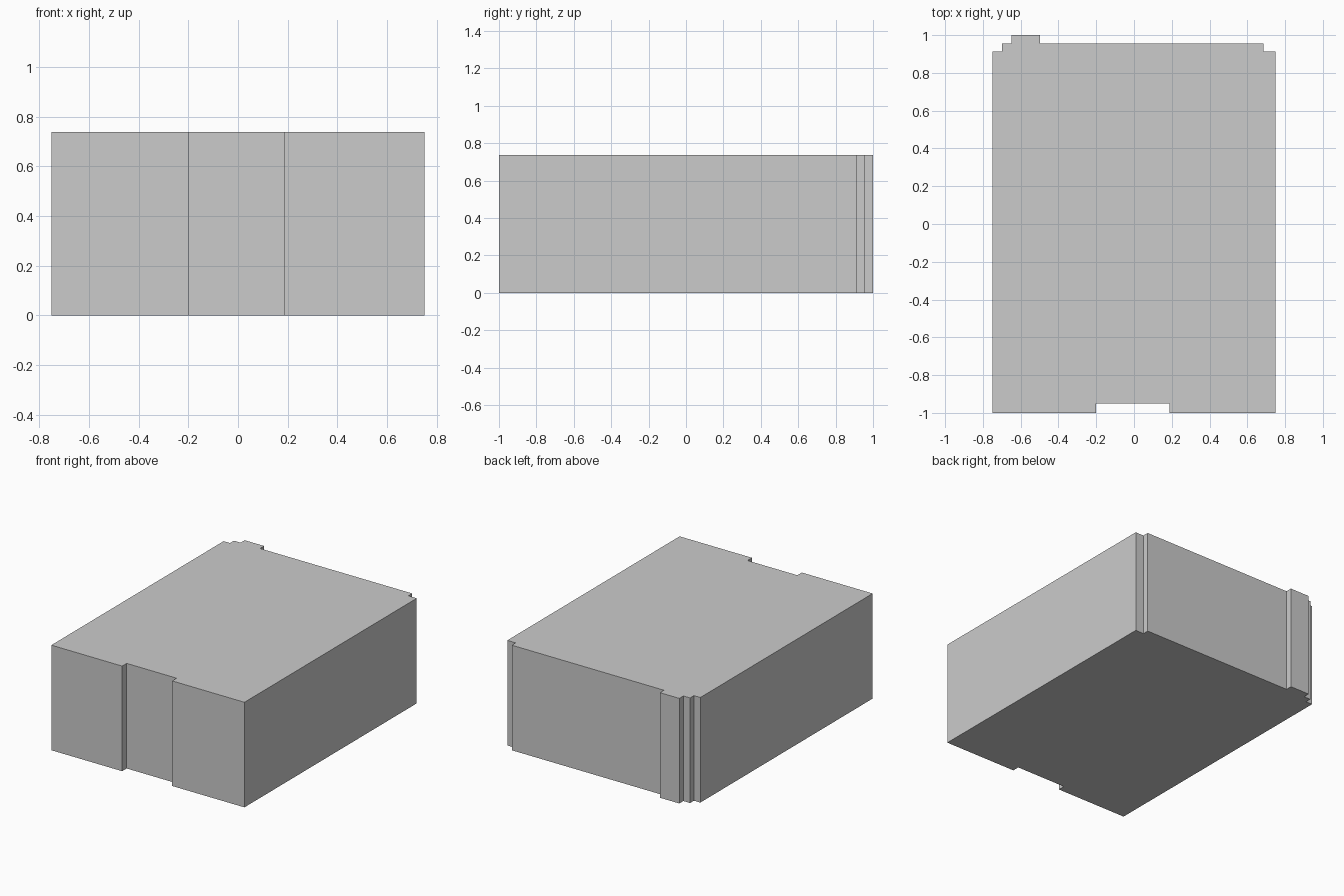
import bpy
import bmesh

if "Cube" in bpy.data.objects:
    bpy.data.objects.remove(bpy.data.objects["Cube"])

HEIGHT = 0.738

# Floor outline, counter-clockwise: front recess, stepped back corners, back tab
outline = [
    (-0.75, -1.0), (-0.20, -1.0), (-0.20, -0.95), (0.188, -0.95), (0.188, -1.0), (0.75, -1.0),
    (0.75, 0.912), (0.685, 0.912), (0.685, 0.955),
    (-0.497, 0.955), (-0.497, 1.0), (-0.648, 1.0),
    (-0.648, 0.955), (-0.70, 0.955), (-0.70, 0.912), (-0.75, 0.912),
]

# Block: outline extruded straight up
bm = bmesh.new()
base = bm.faces.new([bm.verts.new((x, y, 0)) for x, y in outline])
top = bmesh.ops.extrude_face_region(bm, geom=[base], use_keep_orig=True)
bmesh.ops.translate(bm, vec=(0, 0, HEIGHT),
                    verts=[g for g in top["geom"] if isinstance(g, bmesh.types.BMVert)])
bmesh.ops.recalc_face_normals(bm, faces=bm.faces)

mesh = bpy.data.meshes.new("building_block")
bm.to_mesh(mesh)
bm.free()
bpy.context.collection.objects.link(bpy.data.objects.new("building_block", mesh))
